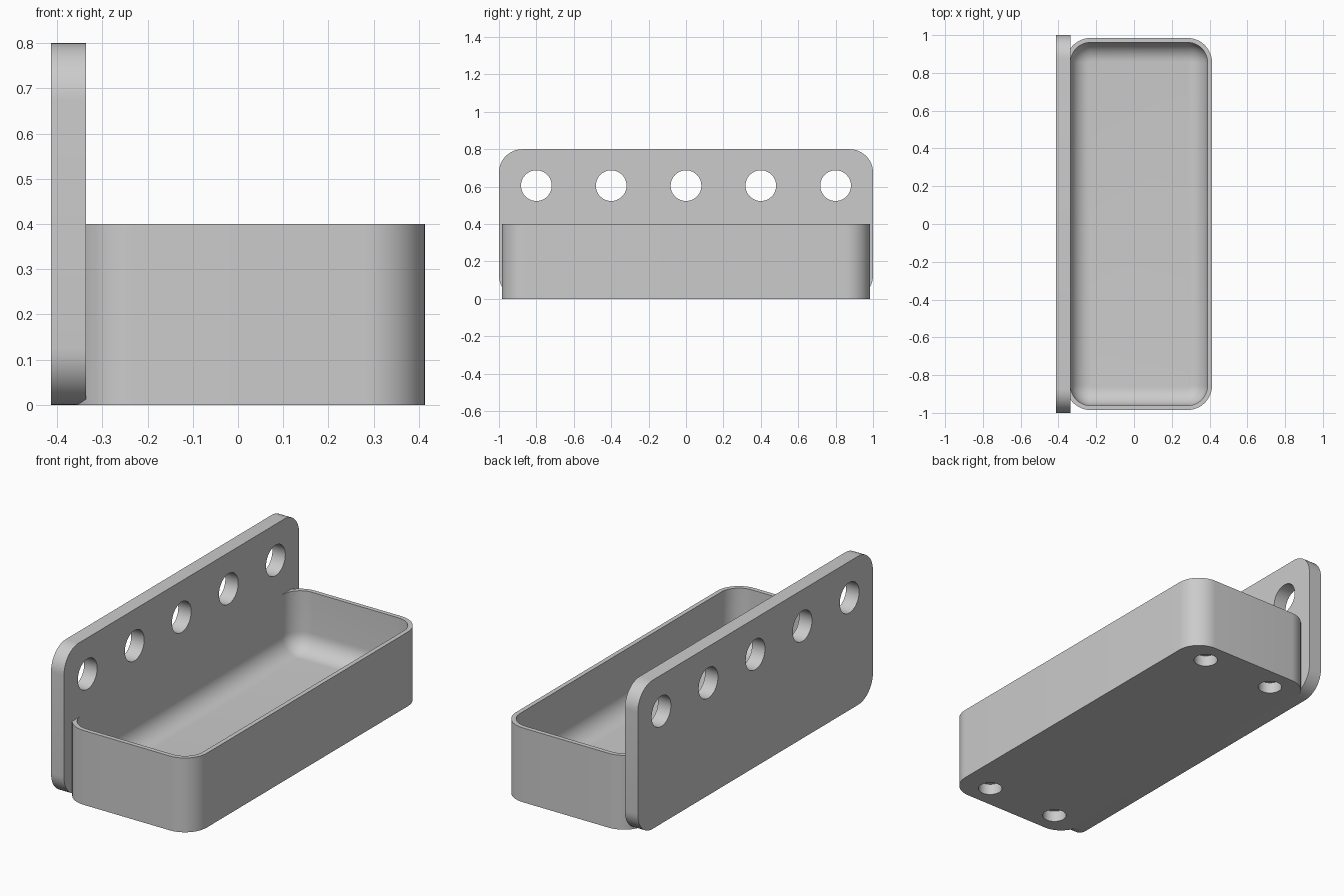
import bpy
import bmesh
from math import pi, sin, cos
from mathutils import Matrix, Vector

if "Cube" in bpy.data.objects:
    bpy.data.objects.remove(bpy.data.objects["Cube"], do_unlink=True)

grey = bpy.data.materials.new("plain_grey")
grey.use_nodes = True
grey.diffuse_color = (0.6, 0.6, 0.6, 1)
grey.node_tree.nodes["Principled BSDF"].inputs["Base Color"].default_value = (0.6, 0.6, 0.6, 1)

CORNER_STEPS = 12


def rounded_rect(half_w, half_h, radius):
    """Outline of a rounded rectangle, counter-clockwise."""
    points = []
    for quarter, (sx, sy) in enumerate([(1, 1), (-1, 1), (-1, -1), (1, -1)]):
        for i in range(CORNER_STEPS + 1):
            a = (quarter + i / CORNER_STEPS) * pi / 2
            points.append((sx * (half_w - radius) + radius * cos(a),
                           sy * (half_h - radius) + radius * sin(a)))
    return points


def loft(name, rings):
    """Skin a stack of matching rings and cap both ends."""
    bm = bmesh.new()
    loops = [[bm.verts.new(p) for p in ring] for ring in rings]
    for low, high in zip(loops, loops[1:]):
        for i in range(len(low)):
            j = (i + 1) % len(low)
            bm.faces.new((low[i], low[j], high[j], high[i]))
    bm.faces.new(loops[0][::-1])
    bm.faces.new(loops[-1])
    bmesh.ops.recalc_face_normals(bm, faces=bm.faces)
    mesh = bpy.data.meshes.new(name)
    bm.to_mesh(mesh)
    bm.free()
    obj = bpy.data.objects.new(name, mesh)
    bpy.context.collection.objects.link(obj)
    mesh.materials.append(grey)
    return obj


def drill(obj, centres, radius, depth, rotation):
    """Cut round holes centred at the given points."""
    bm = bmesh.new()
    for c in centres:
        bmesh.ops.create_cone(bm, cap_ends=True, segments=48, radius1=radius, radius2=radius,
                              depth=depth, matrix=Matrix.Translation(Vector(c)) @ rotation)
    mesh = bpy.data.meshes.new("hole_cutter")
    bm.to_mesh(mesh)
    bm.free()
    mesh.materials.append(grey)
    cutter = bpy.data.objects.new("hole_cutter", mesh)
    cutter.hide_render = True
    bpy.context.collection.objects.link(cutter)
    mod = obj.modifiers.new("holes", "BOOLEAN")
    mod.operation, mod.solver, mod.object = "DIFFERENCE", "EXACT", cutter
    bpy.ops.object.select_all(action="DESELECT")
    obj.select_set(True)
    bpy.context.view_layer.objects.active = obj
    bpy.ops.object.modifier_apply(modifier=mod.name)
    bpy.data.objects.remove(cutter, do_unlink=True)
    bpy.ops.object.shade_smooth_by_angle(angle=pi / 6)


# Upright back plate with a row of five holes
PLATE_X = (-0.413, -0.336)
plate_outline = rounded_rect(1.0, 0.4, 0.125)
plate = loft("back_plate", [[(x, y, z + 0.4) for y, z in plate_outline] for x in PLATE_X])
drill(plate, [(-0.375, 0.4 * i, 0.605) for i in range(-2, 3)], 0.082, 0.3,
      Matrix.Rotation(pi / 2, 4, "Y"))

# Open tray: outer wall, thin rim, inner wall and a filleted floor
CX, HALF_X, HALF_Y, RADIUS = 0.0265, 0.3865, 0.985, 0.13
HEIGHT, WALL, FLOOR, FILLET = 0.4, 0.024, 0.08, 0.1


def tray_ring(inset, z):
    outline = rounded_rect(HALF_X - inset, HALF_Y - inset, RADIUS - inset)
    return [(x + CX, y, z) for x, y in outline]


rings = [tray_ring(0, 0), tray_ring(0, HEIGHT), tray_ring(WALL, HEIGHT)]
for i in range(11):
    a = i / 10 * pi / 2
    rings.append(tray_ring(WALL + FILLET * (1 - cos(a)), FLOOR + FILLET * (1 - sin(a))))
tray = loft("tray", rings)

# Four blind holes under the tray corners
drill(tray, [(CX + sx * 0.215, sy * 0.86, 0) for sx in (-1, 1) for sy in (-1, 1)],
      0.06, 0.12, Matrix.Identity(4))
